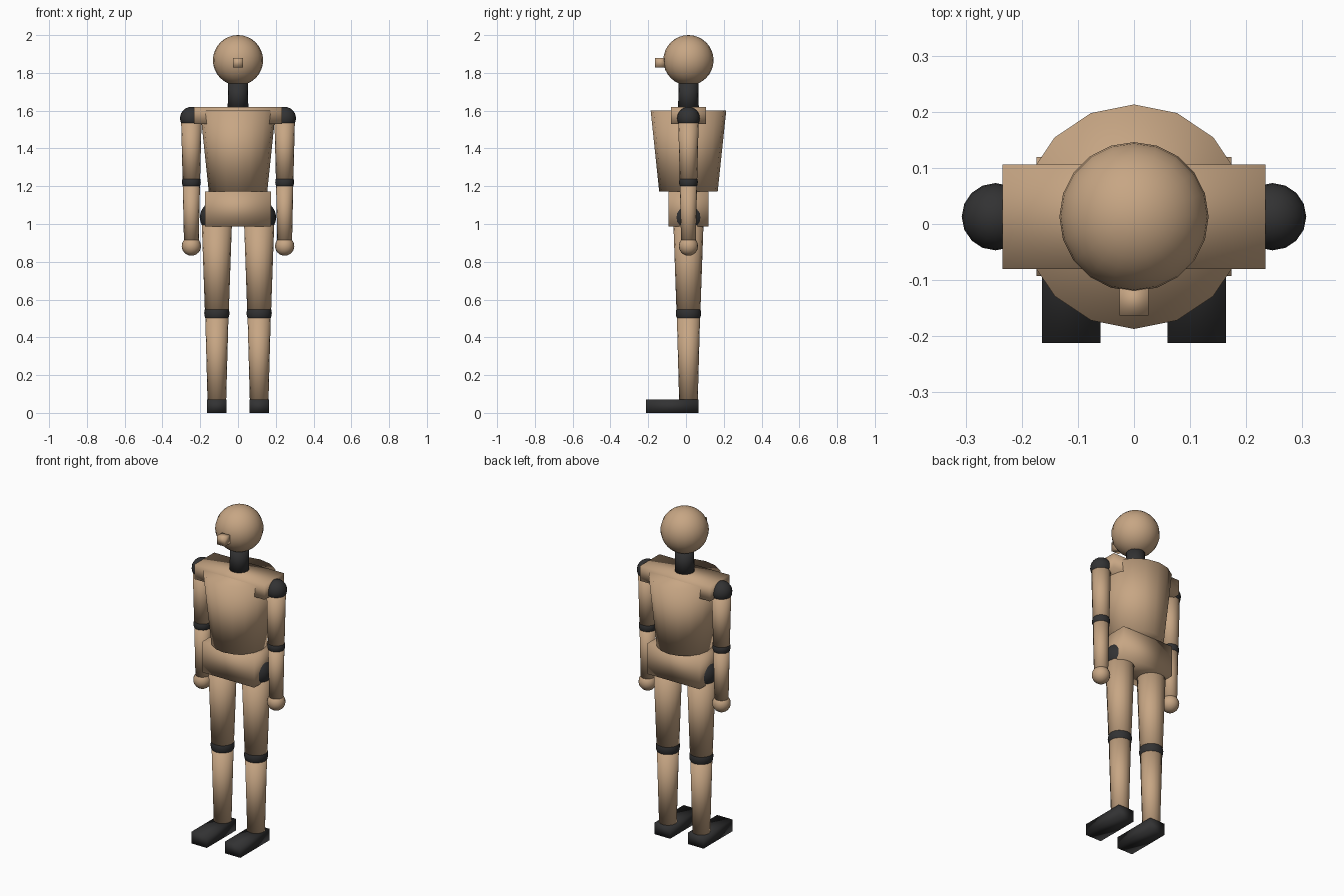
import bpy, bmesh
from mathutils import Matrix, Vector

if "Cube" in bpy.data.objects:
    bpy.data.objects.remove(bpy.data.objects["Cube"])

CY = 0.013  # depth of the body axis


def material(name, rgb):
    m = bpy.data.materials.new(name)
    m.diffuse_color = (*rgb, 1)
    m.use_nodes = True
    m.node_tree.nodes["Principled BSDF"].inputs["Base Color"].default_value = m.diffuse_color
    return m


TAN = material("tan", (0.57, 0.38, 0.23))
DARK = material("charcoal", (0.032, 0.032, 0.033))


def finish(bm, name, mat):
    mesh = bpy.data.meshes.new(name)
    bmesh.ops.recalc_face_normals(bm, faces=bm.faces)
    bm.to_mesh(mesh)
    bm.free()
    mesh.materials.append(mat)
    mesh.shade_smooth()
    ob = bpy.data.objects.new(name, mesh)
    bpy.context.collection.objects.link(ob)


def ball(name, mat, x, z, r, seg=16, rings=12):
    bm = bmesh.new()
    bmesh.ops.create_uvsphere(bm, u_segments=seg, v_segments=rings, radius=r,
                              matrix=Matrix.Translation((x, CY, z)))
    finish(bm, name, mat)


def taper(name, mat, x, z0, z1, r0, r1, seg=16):
    bm = bmesh.new()
    bmesh.ops.create_cone(bm, cap_ends=True, segments=seg, radius1=r0, radius2=r1,
                          depth=z1 - z0,
                          matrix=Matrix.Translation((x, CY, (z0 + z1) / 2)))
    finish(bm, name, mat)


def box(name, mat, lo, hi):
    lo, hi = Vector(lo), Vector(hi)
    bm = bmesh.new()
    bmesh.ops.create_cube(bm, size=1, matrix=Matrix.Translation((lo + hi) / 2)
                          @ Matrix.Diagonal((*(hi - lo), 1)))
    finish(bm, name, mat)


# Head and trunk
ball("head", TAN, 0, 1.867, 0.133, 20, 16)
box("nose", TAN, (-0.026, -0.163, 1.828), (0.026, -0.108, 1.88))
taper("neck", DARK, 0, 1.6, 1.76, 0.055, 0.052)
box("shoulder_bar", TAN, (-0.234, CY - 0.093, 1.53), (0.234, CY + 0.093, 1.62))
taper("torso", TAN, 0, 1.173, 1.6, 0.155, 0.2)
box("pelvis", TAN, (-0.174, CY - 0.106, 0.987), (0.174, CY + 0.106, 1.173))

# Arms and legs on both sides
for side, s in (("left", 1), ("right", -1)):
    ax, lx = s * 0.247, s * 0.112
    ball(side + "_shoulder_joint", DARK, ax, 1.56, 0.06)
    taper(side + "_upper_arm", TAN, ax, 1.222, 1.56, 0.046, 0.0545)
    ball(side + "_elbow_joint", DARK, ax, 1.222, 0.05)
    taper(side + "_forearm", TAN, ax, 0.9, 1.222, 0.039, 0.046)
    ball(side + "_hand", TAN, ax, 0.883, 0.051)

    ball(side + "_hip_joint", DARK, s * 0.115, 1.035, 0.087)
    taper(side + "_thigh", TAN, lx, 0.528, 1.035, 0.063, 0.081)
    ball(side + "_knee_joint", DARK, lx, 0.528, 0.067)
    taper(side + "_shin", TAN, lx, 0.05, 0.528, 0.049, 0.062)
    box(side + "_foot", DARK, (lx - 0.052, -0.212, 0), (lx + 0.052, 0.066, 0.07))
